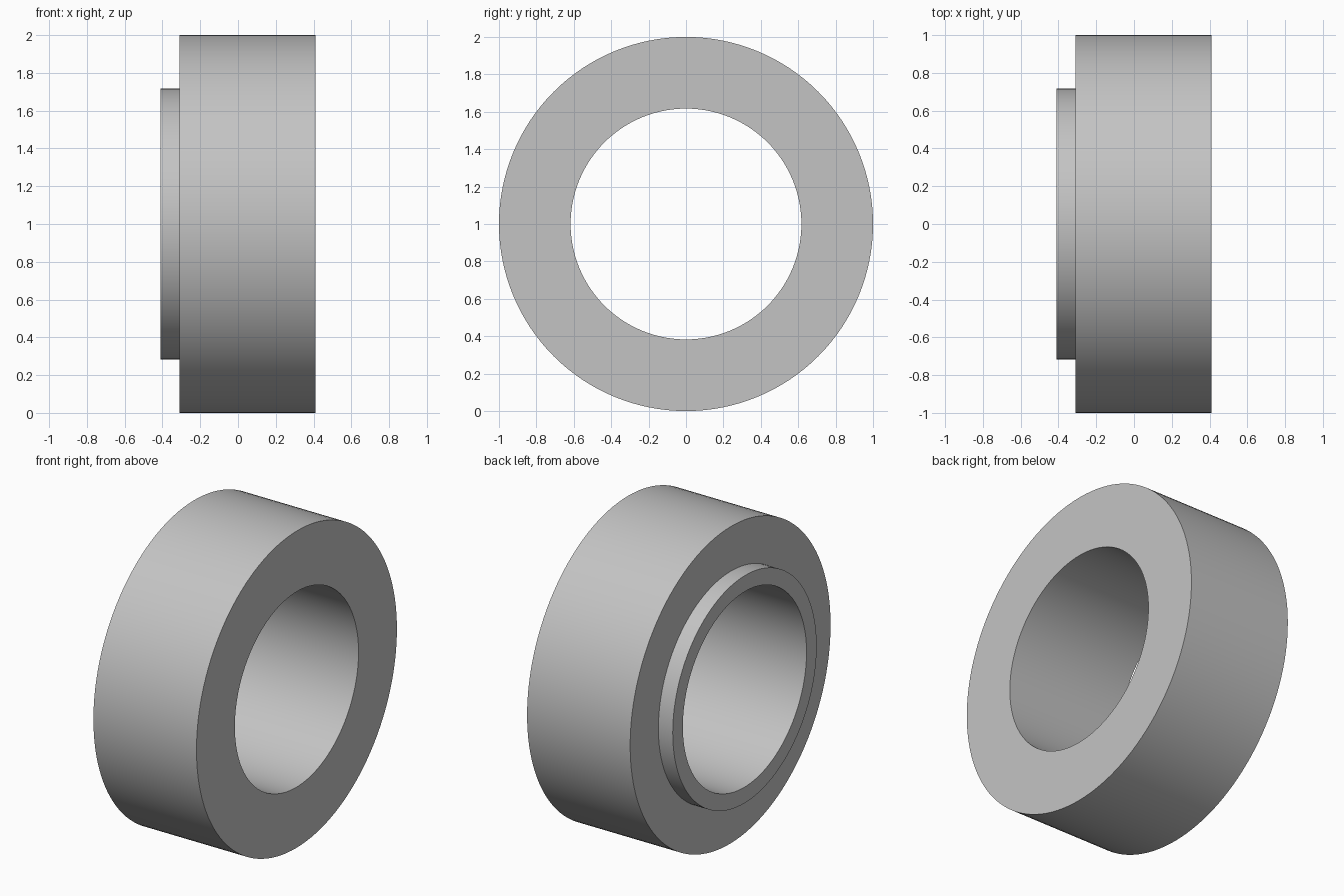
import bpy, bmesh, math
from mathutils import Matrix, Vector

if "Cube" in bpy.data.objects:
    bpy.data.objects.remove(bpy.data.objects["Cube"])

SEGMENTS = 128
BORE, LIP, RIM = 0.617, 0.718, 1.0

# Stepped cross-section as (x, radius): wide ring with a narrow lip on the left
profile = [(-0.41, BORE), (-0.41, LIP), (-0.31, LIP),
           (-0.31, RIM), (0.41, RIM), (0.41, BORE)]

grey = bpy.data.materials.new("light_grey")
grey.diffuse_color = (0.55, 0.55, 0.55, 1)
grey.use_nodes = True
grey.node_tree.nodes["Principled BSDF"].inputs["Base Color"].default_value = grey.diffuse_color

# Revolve the section around the x axis
bm = bmesh.new()
loops = []
for i in range(SEGMENTS):
    turn = Matrix.Rotation(2 * math.pi * i / SEGMENTS, 3, 'X')
    loops.append([bm.verts.new(turn @ Vector((x, 0, r)) + Vector((0, 0, RIM)))
                  for x, r in profile])
for i in range(SEGMENTS):
    a, b = loops[i], loops[(i + 1) % SEGMENTS]
    for j in range(len(profile)):
        k = (j + 1) % len(profile)
        bm.faces.new((a[j], a[k], b[k], b[j]))
bmesh.ops.recalc_face_normals(bm, faces=bm.faces)

mesh = bpy.data.meshes.new("stepped_ring")
bm.to_mesh(mesh)
bm.free()
mesh.materials.append(grey)
ring = bpy.data.objects.new("stepped_ring", mesh)
bpy.context.collection.objects.link(ring)

# Smooth round walls, sharp steps
bpy.context.view_layer.objects.active = ring
ring.select_set(True)
bpy.ops.object.shade_smooth_by_angle(angle=math.radians(30))
